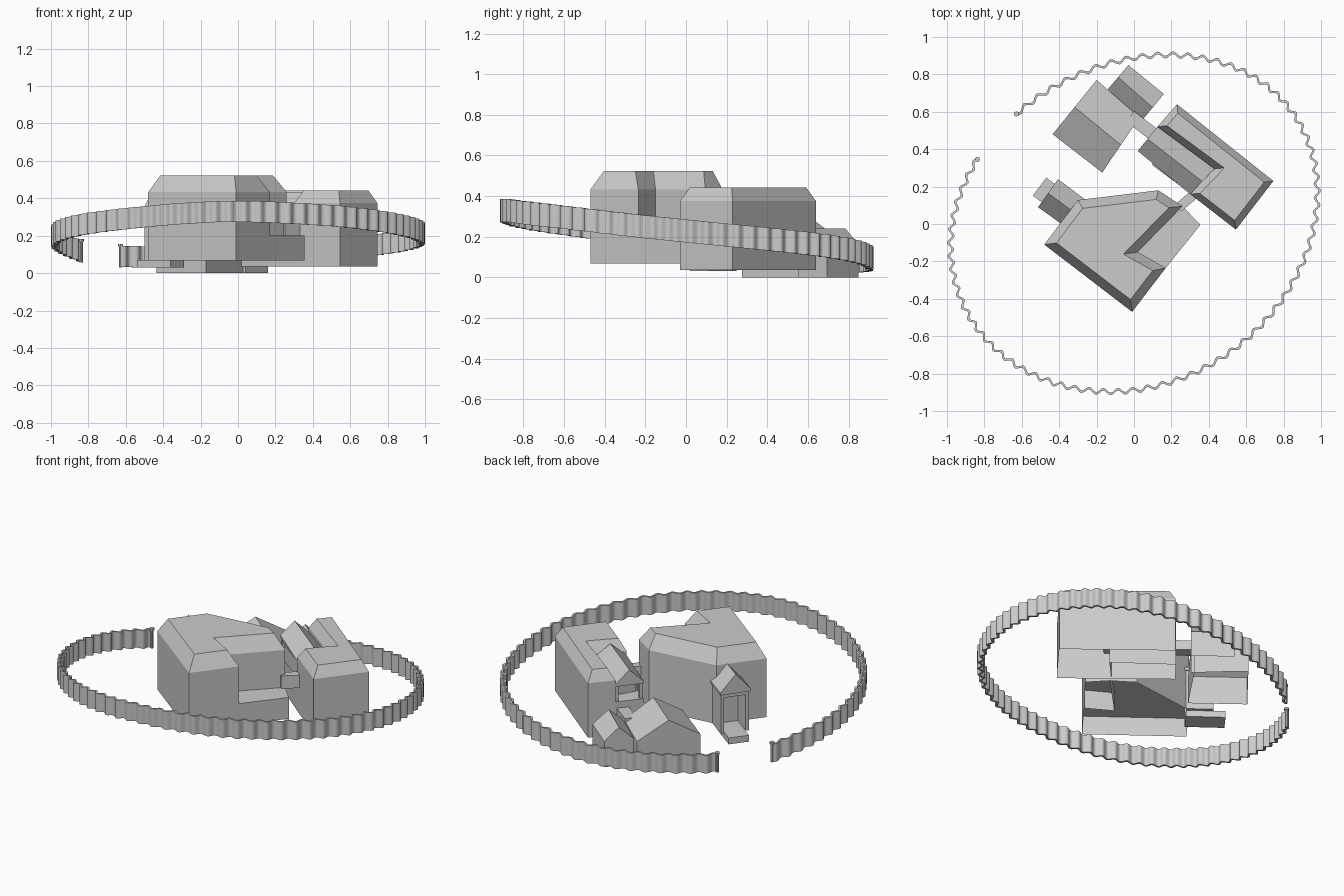
import bpy, bmesh, math
from mathutils import Vector

if "Cube" in bpy.data.objects:
    bpy.data.objects.remove(bpy.data.objects["Cube"])


def finish(name, bm):
    bmesh.ops.recalc_face_normals(bm, faces=bm.faces)
    me = bpy.data.meshes.new(name)
    bm.to_mesh(me)
    bm.free()
    ob = bpy.data.objects.new(name, me)
    bpy.context.collection.objects.link(ob)
    return ob


def prism(name, pts, z0, z1, inset=0, rise=0, bottom=False):
    """Extruded counter-clockwise footprint, with an optional chamfered flat roof."""
    bm = bmesh.new()
    lo = [bm.verts.new((x, y, z0)) for x, y in pts]
    hi = [bm.verts.new((x, y, z1)) for x, y in pts]
    n = len(pts)
    for i in range(n):
        j = (i + 1) % n
        bm.faces.new((lo[i], lo[j], hi[j], hi[i]))
    top = bm.faces.new(hi)
    if bottom:
        bm.faces.new(lo[::-1])
    bm.normal_update()
    if inset:
        bmesh.ops.inset_individual(bm, faces=[top], thickness=inset,
                                   depth=rise, use_even_offset=True)
    return finish(name, bm)


def gable(name, c, z0, eave, ridge, bottom=False):
    """Gabled block; c[0]-c[1] and c[2]-c[3] are the gable ends."""
    bm = bmesh.new()
    lo = [bm.verts.new((x, y, z0)) for x, y in c]
    hi = [bm.verts.new((x, y, eave)) for x, y in c]
    r = [bm.verts.new(((c[i][0] + c[i + 1][0]) / 2,
                       (c[i][1] + c[i + 1][1]) / 2, ridge)) for i in (0, 2)]
    bm.faces.new((lo[0], lo[1], hi[1], r[0], hi[0]))
    bm.faces.new((lo[2], lo[3], hi[3], r[1], hi[2]))
    bm.faces.new((lo[1], lo[2], hi[2], hi[1]))
    bm.faces.new((lo[3], lo[0], hi[0], hi[3]))
    bm.faces.new((hi[1], hi[2], r[1], r[0]))
    bm.faces.new((hi[3], hi[0], r[0], r[1]))
    if bottom:
        bm.faces.new(lo)
    return finish(name, bm)


def bar(name, a, b, width, z0, z1):
    """Straight box between plan points a and b."""
    a, b = Vector(a), Vector(b)
    d = (b - a).normalized()
    s = Vector((-d.y, d.x)) * width / 2
    pts = [tuple(a - s), tuple(b - s), tuple(b + s), tuple(a + s)]
    return prism(name, pts, z0, z1, bottom=True)


# Main building with hipped flat roof, its floor and lower corner block
main = [(-.48, -.11), (-.01, -.47), (.17, -.235), (.02, -.15),
        (.26, .095), (.13, .18), (-.30, .128)]
main_fill = main[:3] + [(.355, -.005)] + main[4:]
prism("main_building", main, .067, .433, .047, .09)
prism("corner_block", [(.02, -.15), (.17, -.235), (.355, -.005), (.26, .095)], .067, .2)
prism("main_floor", main_fill, .185, .19, bottom=True)

# L-shaped second building
tower = [(.23, .64), (.125, .52), (.43, .295), (.30, .16), (.545, -.03), (.745, .23)]
prism("side_building", tower, .035, .375, .035, .067)

# Gabled balcony filling its notch: base, roof, posts and rear wall
nook = [(.02, .39), (.125, .52), (.43, .295), (.30, .16)]
prism("balcony_base", nook[::-1], .035, .24)
gable("balcony_roof", nook, .335, .35, .43, bottom=True)
for i, p in enumerate([(.035, .392), (.125, .505)]):
    bar(f"balcony_post_{i}", p, (p[0] + .018, p[1] - .014), .02, .24, .34)
bar("balcony_rear_wall", (.12, .33), (.19, .44), .02, .24, .34)
bar("balcony_side_wall", (.10, .322), (.305, .17), .015, .24, .34)

# Back house and its wing
gable("house", [(-.435, .48), (-.20, .77), (.03, .57), (-.17, .275)], 0, .175, .285)
gable("house_wing", [(-.14, .72), (-.03, .85), (.16, .695), (.04, .55)], 0, .16, .24)

# Bridges between the buildings
bar("main_bridge", (.235, .085), (.365, .195), .05, .2, .28)
bar("house_bridge", (-.02, .575), (.11, .475), .07, .14, .2)

# Entrance porch: gable roof, side walls, lintel, floor
gable("porch_roof", [(-.513, .09), (-.406, .24), (-.26, .13), (-.36, -.02)],
      .315, .33, .435, bottom=True)
out, side, mid = Vector((-.8, .6)), Vector((.6, .8)), Vector((-.325, .065))
for sgn in (-1, 1):
    p = mid + side * .074 * sgn
    bar("porch_wall", p, p + out * .155, .02, .067, .32)
bar("porch_lintel", mid + out * .145 - side * .07, mid + out * .145 + side * .07,
    .015, .29, .32)
bar("porch_floor", mid, mid + out * .225, .12, .03, .07)

# Corrugated fence around the site, on sloping ground
tops = [(-205, .165), (-180, .24), (-143, .325), (-96, .395), (-50, .362),
        (-24, .325), (0, .285), (40, .215), (84, .135), (135, .145)]


def fence_top(deg):
    for (a, za), (b, zb) in zip(tops, tops[1:]):
        if deg <= b:
            f = (deg - a) / (b - a)
            return za + (zb - za) * f
    return tops[-1][1]


def fence_point(t):
    """Point and outward normal on the slightly skewed oval."""
    def at(u):
        k = .012 * math.sin(2 * u)
        return Vector((.98 * math.cos(u) + k, .9 * math.sin(u + .16) + k))
    d = (at(t + .001) - at(t - .001)).normalized()
    return at(t), Vector((d.y, -d.x))


t0, t1 = math.radians(-212.5), math.radians(129)
WAVES, STEP = 72, 8
N = WAVES * STEP
bm = bmesh.new()
rings, ends = [], []
for i in range(N + 1):
    p, n = fence_point(t0 + (t1 - t0) * i / N)
    deg = math.degrees(math.atan2(p.y, p.x))
    if deg > 140:
        deg -= 360
    # smooth the slope by averaging neighbouring heights
    w = min(15, deg + 205, 135 - deg)
    w = max(w, 0)
    z = (fence_top(deg - w) + 2 * fence_top(deg) + fence_top(deg + w)) / 4
    c = p + n * .012 * math.sin(2 * math.pi * i / STEP)
    a, b = c - n * .007, c + n * .007
    zb = max(z - .113, .004)
    rings.append([bm.verts.new((*q, h)) for q, h in ((a, zb), (b, zb), (b, z), (a, z))])
    if i in (0, N):
        ends.append((c, zb, z))
for r, s in zip(rings, rings[1:]):
    for k in range(4):
        m = (k + 1) % 4
        bm.faces.new((r[k], r[m], s[m], s[k]))
bm.faces.new(rings[0])
bm.faces.new(rings[-1])
fence = finish("corrugated_fence", bm)
fence.select_set(True)
bpy.context.view_layer.objects.active = fence
bpy.ops.object.shade_smooth_by_angle(angle=math.radians(50))

# Gate posts with caps
for c, zb, z in ends:
    for nm, r, a, b in (("gate_post", .009, zb - .002, z), ("gate_post_cap", .014, z - .004, z + .01)):
        bpy.ops.mesh.primitive_cylinder_add(vertices=8, radius=r, depth=b - a,
                                            location=(c.x, c.y, (a + b) / 2))
        bpy.context.object.name = nm
